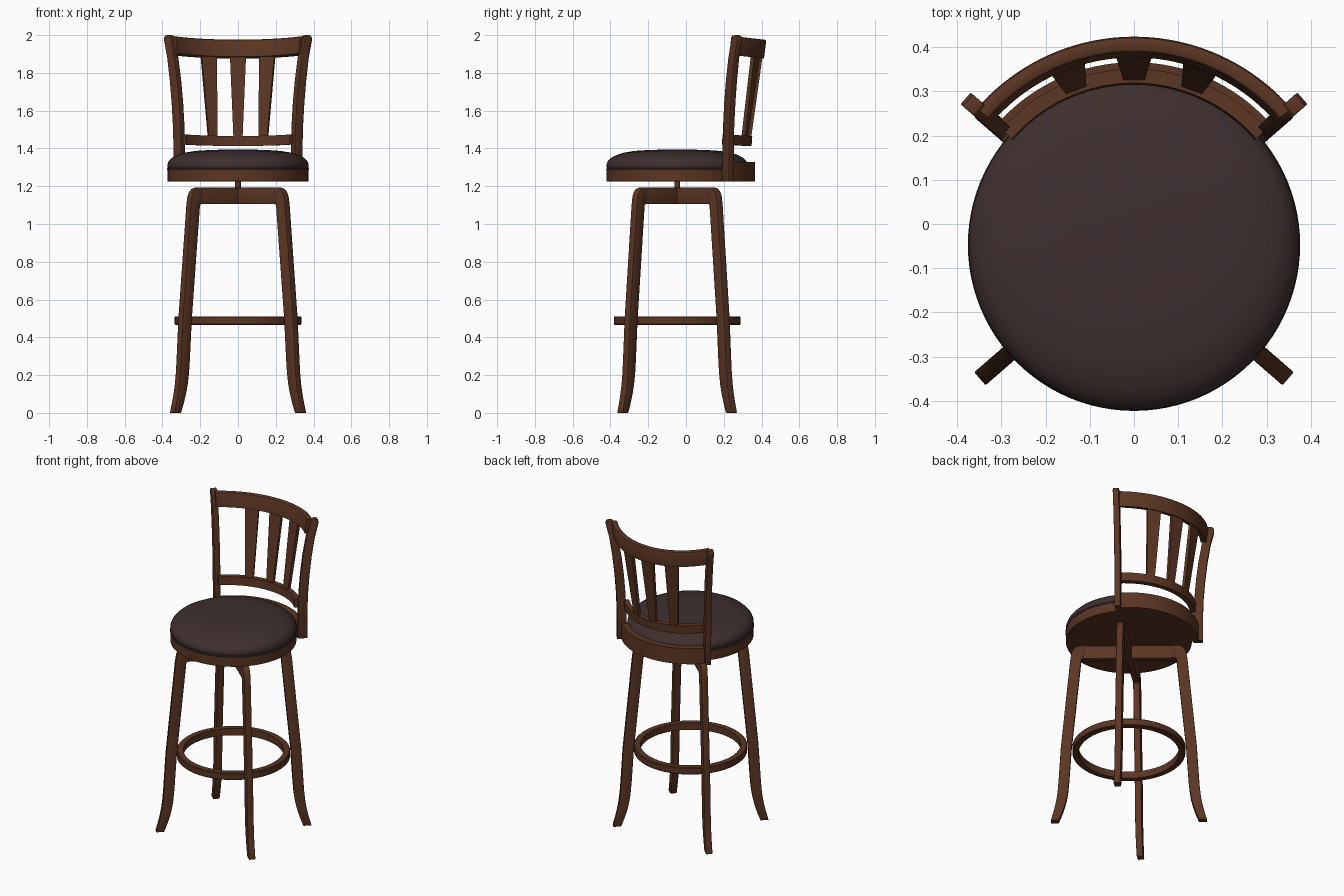
import bpy, bmesh, math
from mathutils import Vector

if "Cube" in bpy.data.objects:
    bpy.data.objects.remove(bpy.data.objects["Cube"])

CY = -0.047          # y of the swivel axis
A = math.radians(41)  # diagonal direction of legs and posts


def material(name, rgb):
    m = bpy.data.materials.new(name)
    m.diffuse_color = (*rgb, 1)
    m.use_nodes = True
    m.node_tree.nodes["Principled BSDF"].inputs["Base Color"].default_value = m.diffuse_color
    return m


WOOD = material("brown wood", (0.105, 0.036, 0.017))
LEATHER = material("dark brown leather", (0.050, 0.028, 0.028))


def finish(bm, name, mat, bevel=0.0):
    bmesh.ops.recalc_face_normals(bm, faces=bm.faces)
    if bevel:
        sharp = [e for e in bm.edges if e.calc_face_angle(0) > 0.7]
        bmesh.ops.bevel(bm, geom=sharp, offset=bevel, segments=2, profile=0.5, affect='EDGES')
    for f in bm.faces:
        f.smooth = True
    for e in bm.edges:
        e.smooth = e.calc_face_angle(0) < math.radians(35)
    me = bpy.data.meshes.new(name)
    bm.to_mesh(me)
    bm.free()
    me.materials.append(mat)
    ob = bpy.data.objects.new(name, me)
    ob.location.y = CY
    bpy.context.collection.objects.link(ob)
    return ob


def polar(r, a, t=0.0, z=0.0):
    """Point at radius r in direction a, shifted sideways by t."""
    return Vector((r * math.cos(a) - t * math.sin(a), r * math.sin(a) + t * math.cos(a), z))


def plank(name, outline, a, half, bevel=0.003):
    """Flat board cut from a radial (r, z) outline."""
    bm = bmesh.new()
    front = [bm.verts.new(polar(r, a, -half, z)) for r, z in outline]
    back = [bm.verts.new(polar(r, a, half, z)) for r, z in outline]
    bm.faces.new(front)
    bm.faces.new(back[::-1])
    n = len(outline)
    for i in range(n):
        j = (i + 1) % n
        bm.faces.new((front[i], back[i], back[j], front[j]))
    return finish(bm, name, WOOD, bevel)


def sweep(name, section, a0, a1, steps, mat, rise=0.0, closed=False):
    """Sweep an (r, z) section around the axis; rise lifts the ends."""
    bm = bmesh.new()
    rings = []
    for i in range(steps if closed else steps + 1):
        u = i / steps
        a = a0 + (a1 - a0) * u
        dz = rise * (2 * u - 1) ** 2
        rings.append([bm.verts.new(polar(r, a, 0, z + dz)) for r, z in section])
    n = len(section)
    for i in range(steps):
        p, q = rings[i], rings[(i + 1) % len(rings)]
        for k in range(n):
            m = (k + 1) % n
            bm.faces.new((p[k], q[k], q[m], p[m]))
    if not closed:
        bm.faces.new(rings[0])
        bm.faces.new(rings[-1][::-1])
    return finish(bm, name, mat)


def lathe(name, profile, mat, steps=96):
    """Revolve an (r, z) profile and cap both ends."""
    bm = bmesh.new()
    rings = [[bm.verts.new(polar(r, 2 * math.pi * i / steps, 0, z)) for i in range(steps)]
             for r, z in profile]
    for p, q in zip(rings, rings[1:]):
        for i in range(steps):
            j = (i + 1) % steps
            bm.faces.new((p[i], p[j], q[j], q[i]))
    bm.faces.new(rings[0][::-1])
    bm.faces.new(rings[-1])
    return finish(bm, name, mat)


# Legs: sabre foot, rounded shoulder
leg = [(0.463, 0), (0.449, 0.05), (0.437, 0.10), (0.428, 0.15), (0.421, 0.21), (0.416, 0.28),
       (0.403, 0.50), (0.347, 1.10), (0.340, 1.145), (0.330, 1.168), (0.312, 1.186), (0.285, 1.194),
       (0.262, 1.194), (0.274, 1.105), (0.282, 1.10), (0.339, 0.50), (0.353, 0.28), (0.359, 0.21),
       (0.368, 0.15), (0.380, 0.10), (0.396, 0.05), (0.415, 0)]
angles = {"front_right": -A, "front_left": math.pi + A, "back_right": A, "back_left": math.pi - A}
for side, a in angles.items():
    plank(side + "_leg", leg, a, 0.0195)

# Crossed rails under the seat and the swivel
for name, a in (("cross_rail_a", A), ("cross_rail_b", -A)):
    plank(name, [(-0.275, 1.105), (0.275, 1.105), (0.265, 1.192), (-0.265, 1.192)], a, 0.018)
lathe("swivel_post", [(0.015, 1.17), (0.015, 1.24)], WOOD, 24)

# Foot ring
sweep("foot_ring", [(0.297, 0.466), (0.331, 0.466), (0.335, 0.47), (0.335, 0.507), (0.331, 0.511),
                    (0.297, 0.511)], 0, 2 * math.pi, 96, WOOD, closed=True)

# Seat base, piping and cushion
lathe("seat_base", [(0.371, 1.225), (0.373, 1.227), (0.373, 1.287)], WOOD)
sweep("seat_piping", [(0.370 + 0.006 * math.cos(k * math.pi / 4), 1.290 + 0.006 * math.sin(k * math.pi / 4))
                      for k in range(8)], 0, 2 * math.pi, 96, LEATHER, closed=True)
lathe("seat_cushion", [(0.368, 1.287), (0.373, 1.300), (0.374, 1.315), (0.367, 1.333), (0.350, 1.350),
                       (0.322, 1.365), (0.280, 1.378), (0.225, 1.387), (0.15, 1.392), (0.07, 1.394),
                       (0.01, 1.395)], LEATHER)

# Back posts, curving outward
post = [(0.439, 1.225), (0.439, 1.40), (0.443, 1.52), (0.452, 1.64), (0.465, 1.76), (0.483, 1.88),
        (0.505, 1.972), (0.505, 1.985), (0.498, 1.996), (0.486, 2.0), (0.466, 1.998), (0.457, 1.985),
        (0.432, 1.88), (0.412, 1.76), (0.398, 1.64), (0.389, 1.52), (0.384, 1.40), (0.381, 1.225)]
for side in ("back_right", "back_left"):
    plank(side + "_post", post, angles[side], 0.0175)

# Curved apron, lower rail and top rail between the posts
sweep("back_apron", [(0.365, 1.225), (0.413, 1.225), (0.413, 1.327), (0.372, 1.327)],
      A, math.pi - A, 40, WOOD)
sweep("lower_back_rail", [(0.362, 1.413), (0.394, 1.413), (0.398, 1.466), (0.366, 1.466)],
      A, math.pi - A, 40, WOOD, rise=0.008)
sweep("top_back_rail", [(0.424, 1.886), (0.460, 1.876), (0.471, 1.966), (0.468, 1.973), (0.462, 1.976),
                        (0.444, 1.976), (0.438, 1.973), (0.435, 1.967)],
      A, math.pi - A, 40, WOOD, rise=0.018)

# Three tapered back slats
for name, deg in (("right_slat", 69.5), ("middle_slat", 90), ("left_slat", 110.5)):
    a = math.radians(deg)
    bm = bmesh.new()
    lo, hi = [[bm.verts.new(polar(r + dr, a, t, z)) for dr, t in
               ((-0.010, -w), (0.010, -w), (0.010, w), (-0.010, w))]
              for r, w, z in ((0.381, 0.024, 1.45), (0.444, 0.043, 1.90))]
    bm.faces.new(lo[::-1])
    bm.faces.new(hi)
    for i in range(4):
        j = (i + 1) % 4
        bm.faces.new((lo[i], lo[j], hi[j], hi[i]))
    finish(bm, name, WOOD)
